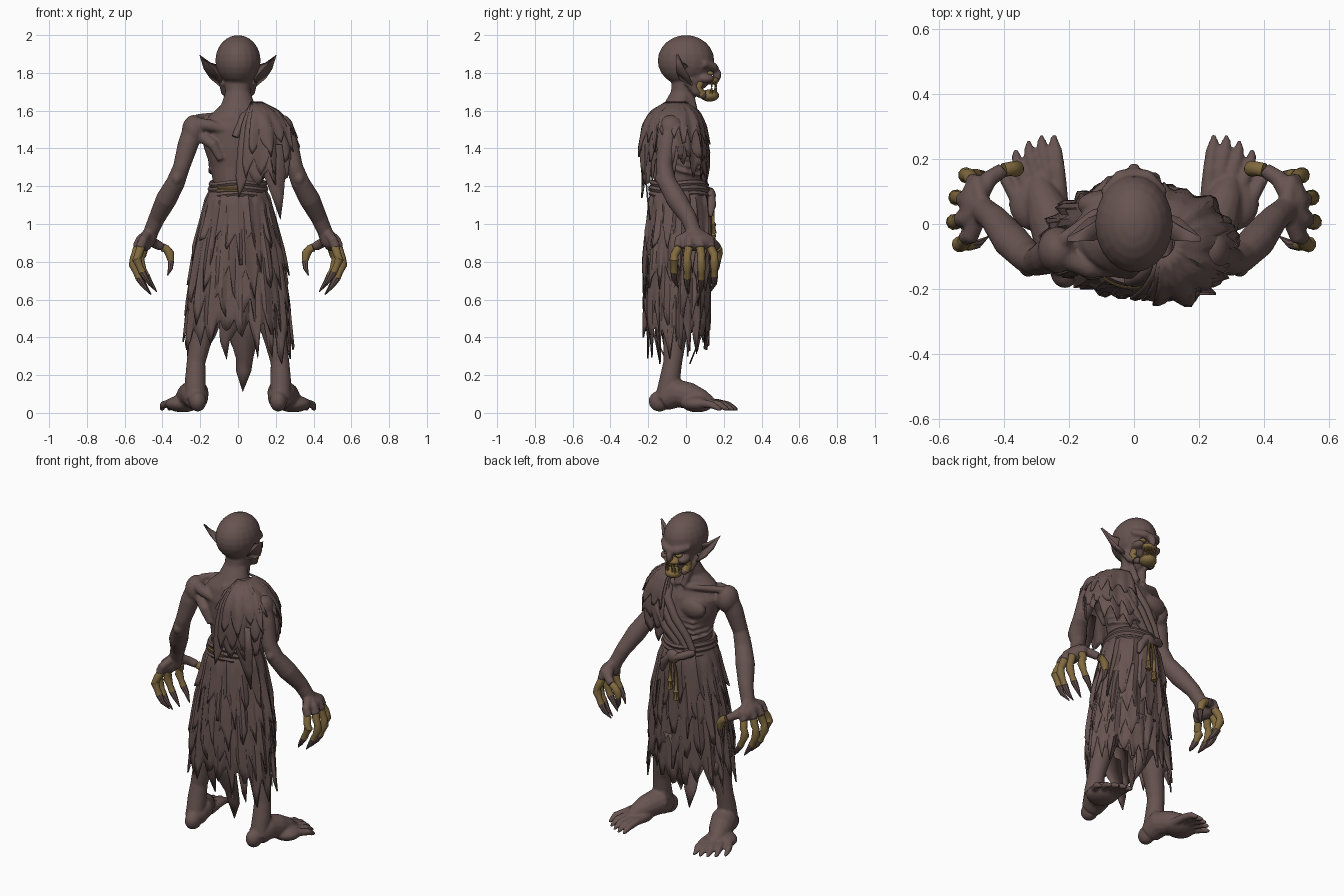
import bpy, bmesh, random
from math import sin, cos, pi, radians
from mathutils import Vector, Matrix

random.seed(4)
if "Cube" in bpy.data.objects:
    bpy.data.objects.remove(bpy.data.objects["Cube"], do_unlink=True)


def material(name, rgb):
    m = bpy.data.materials.new(name)
    m.use_nodes = True
    col = (*rgb, 1)
    m.diffuse_color = col
    m.node_tree.nodes["Principled BSDF"].inputs["Base Color"].default_value = col
    return m


BROWN = material("dusky brown", (0.135, 0.088, 0.081))
GOLD = material("dull gold", (0.22, 0.145, 0.05))


def finish(name, bm, mat, angle=40):
    bmesh.ops.recalc_face_normals(bm, faces=bm.faces[:])
    me = bpy.data.meshes.new(name)
    bm.to_mesh(me)
    bm.free()
    me.materials.append(mat)
    ob = bpy.data.objects.new(name, me)
    bpy.context.collection.objects.link(ob)
    bpy.ops.object.select_all(action='DESELECT')
    ob.select_set(True)
    bpy.context.view_layer.objects.active = ob
    bpy.ops.object.shade_smooth_by_angle(angle=radians(angle))
    return ob


def solid(ob, t):
    mod = ob.modifiers.new("thickness", 'SOLIDIFY')
    mod.thickness = t
    mod.offset = 0


def blob(bm, c, r):
    bmesh.ops.create_uvsphere(bm, u_segments=20, v_segments=12, radius=1,
                              matrix=Matrix.Translation(c) @ Matrix.Diagonal((*r, 1)))


def skin_rings(bm, rings, closed=False):
    n = len(rings[0])
    pairs = list(zip(rings, rings[1:])) + ([(rings[-1], rings[0])] if closed else [])
    for a, b in pairs:
        for i in range(n):
            bm.faces.new((a[i], a[(i + 1) % n], b[(i + 1) % n], b[i]))
    if not closed:
        bm.faces.new(rings[0])
        bm.faces.new(rings[-1])


def tube(bm, pts, s=1, n=10):
    """Round limb through (x, y, z, radius) points, mirrored by s."""
    P = [Vector((p[0] * s, p[1], p[2])) for p in pts]
    d = (P[1] - P[0]).normalized()
    side = d.orthogonal().normalized()
    rings = []
    for i, p in enumerate(P):
        t = (P[min(i + 1, len(P) - 1)] - P[max(i - 1, 0)]).normalized()
        side = d.rotation_difference(t) @ side
        d = t
        up = d.cross(side)
        rings.append([bm.verts.new(p + pts[i][3] * (side * cos(k * 2 * pi / n) + up * sin(k * 2 * pi / n)))
                      for k in range(n)])
    skin_rings(bm, rings)


KNUCKLES = [(.515, -.04), (.532, .015), (.525, .075), (.495, .13)]

# Body: torso, neck, head, limbs and feet fused into one skin
bm = bmesh.new()
TORSO = [(1.08, -.035, .14, .14), (1.2, -.035, .13, .125), (1.3, -.035, .145, .125),
         (1.4, -.035, .18, .135), (1.5, -.045, .2, .125), (1.57, -.055, .155, .1),
         (1.63, -.045, .09, .075), (1.7, -.015, .066, .065), (1.8, 0, .07, .07)]
skin_rings(bm, [[bm.verts.new((rx * cos(k * pi / 12), cy + ry * sin(k * pi / 12), z)) for k in range(24)]
                for z, cy, rx, ry in TORSO])
blob(bm, (0, 0, 1.865), (.12, .15, .135))             # cranium
blob(bm, (0, .05, 1.775), (.085, .08, .07))           # face
blob(bm, (0, .165, 1.79), (.02, .022, .036))          # nose
tube(bm, [(0, -.135, 1.6, .014), (0, -.168, 1.48, .014), (0, -.157, 1.2, .014)])   # spine
for s in (-1, 1):
    tube(bm, [(0, .15, 1.822, .024), (.04, .145, 1.832, .024), (.09, .09, 1.85, .02)], s)    # brow
    blob(bm, (s * .06, .105, 1.77), (.032, .045, .025))                          # cheek
    tube(bm, [(.08, .01, 1.76, .025), (.07, .05, 1.7, .022), (.04, .1, 1.675, .02)], s)     # jaw
    tube(bm, [(.05, -.02, 1.76, .02), (.04, .03, 1.66, .02), (.02, .05, 1.57, .02)], s)     # neck cord
    blob(bm, (s * .235, -.08, 1.495), (.062, .072, .082))                        # shoulder
    blob(bm, (s * .09, .06, 1.45), (.085, .045, .06))                            # chest
    tube(bm, [(.22, -.1, 1.53, .035), (.14, -.135, 1.52, .032), (.07, -.14, 1.5, .025)], s)  # shoulder blade
    tube(bm, [(.2, -.1, 1.47, .035), (.13, -.145, 1.42, .03), (.09, -.145, 1.34, .02)], s)
    tube(bm, [(.02, .045, 1.56, .016), (.12, .03, 1.575, .018), (.22, -.05, 1.56, .022)], s)
    for i in range(4):                                                           # ribs
        z = 1.38 - i * .035
        tube(bm, [(.03, .093, z, .008), (.1, .075, z - .015, .01), (.15, .0, z, .01), (.15, -.06, z + .02, .009)], s, 8)
    tube(bm, [(.23, -.08, 1.52, .055), (.265, -.1, 1.42, .055), (.3, -.115, 1.3, .045),
              (.33, -.1, 1.22, .05), (.38, -.05, 1.13, .056), (.43, .015, 1.03, .044),
              (.46, .04, .96, .04), (.485, .05, .9, .045)], s, 14)               # arm
    blob(bm, (s * .325, -.135, 1.24), (.028, .028, .035))                        # elbow
    blob(bm, (s * .495, .05, .905), (.042, .09, .05))                            # palm
    for x, y in KNUCKLES:
        tube(bm, [(.465, .05, .965, .024), (x - .012, y, .915, .025), (x + .004, y, .875, .026)], s)
    tube(bm, [(.48, .08, .93, .03), (.445, .14, .9, .027), (.405, .165, .878, .024)], s)    # thumb root
    tube(bm, [(.13, -.05, .85, .09), (.17, -.05, .52, .078), (.2, -.06, .38, .06),
              (.222, -.07, .27, .05), (.226, -.085, .18, .055), (.225, -.11, .07, .055)], s, 14)  # leg
    blob(bm, (s * .2, 0, .47), (.05, .05, .06))                                  # knee
    blob(bm, (s * .213, -.14, .062), (.046, .058, .055))                         # heel
    tube(bm, [(.218, -.12, .068, .06), (.23, -.05, .105, .078), (.258, .02, .09, .07),
              (.285, .09, .068, .052), (.295, .13, .05, .035)], s, 14)           # foot
    blob(bm, (s * .293, .06, .048), (.092, .085, .045))                          # ball of foot
    for i in range(5):                                                           # toes
        x, tip = .228 + i * .032, .246 + i * .039
        y = (.275, .272, .255, .23, .19)[i]
        tube(bm, [(x, .06, .05, .028), (x + .006, y - .11, .052, .023), (tip - .006, y - .05, .042, .02),
                  (tip, y - .02, .024, .014), (tip, y, .014, .007)], s)
body = finish("body", bm, BROWN)
fuse = body.modifiers.new("fuse", 'REMESH')
fuse.mode = 'VOXEL'
fuse.voxel_size = .008
fuse.use_smooth_shade = True
soft = body.modifiers.new("soften", 'SMOOTH')
soft.factor = .5
soft.iterations = 2

# Pointed ears, dished towards the face
for s, side in ((1, "left"), (-1, "right")):
    bm = bmesh.new()
    rim = [(.1, .015, 1.835), (.15, -.015, 1.85), (.205, -.047, 1.897), (.178, -.015, 1.825),
           (.145, .015, 1.775), (.09, .035, 1.73), (.085, -.03, 1.77)]
    vs = [bm.verts.new((s * x, y, z)) for x, y, z in rim]
    mid = bm.verts.new((s * .125, -.045, 1.81))
    for a, b in zip(vs, vs[1:] + vs[:1]):
        bm.faces.new((a, b, mid))
    solid(finish(side + "_ear", bm, BROWN, 60), .014)

# Eyes, bared jaws and teeth
bm = bmesh.new()
for s in (-1, 1):
    blob(bm, (s * .04, .127, 1.797), (.02, .02, .013))
finish("eyes", bm, GOLD)
bm = bmesh.new()
blob(bm, (0, .13, 1.76), (.053, .045, .022))
blob(bm, (0, .125, 1.68), (.05, .05, .032))
for s in (-1, 1):
    tube(bm, [(.052, .085, 1.685, .026), (.062, .06, 1.72, .022), (.055, .08, 1.76, .022)], s)
    for i in range(3):
        x, y = .01 + i * .015, .16 - i * i * .006
        tube(bm, [(x, y, 1.755, .008), (x, y, 1.725, .003)], s, 6)
        tube(bm, [(x + .005, y - .004, 1.69, .008), (x + .005, y, 1.724, .003)], s, 6)
finish("jaws", bm, GOLD)

# Hands: knobbly gold fingers ending in brown claws
for s, side in ((1, "left"), (-1, "right")):
    fingers, claws = bmesh.new(), bmesh.new()
    for (x, y), drop in zip(KNUCKLES, (.03, 0, -.005, .01)):
        fan = y + (y - .05) * .25
        joints = [(x, y, .875, .023), (x + .012, fan, .835, .022), (x + .02, fan, .82, .02),
                  (x + .022, fan, .785 + drop, .025), (x + .006, fan, .745 + drop, .018),
                  (x - .008, fan, .715 + drop, .02)]
        tube(fingers, joints, s)
        tube(claws, [joints[-1], (x - .032, fan, .675 + drop, .014), (x - .065, y, .632 + drop, .003)], s, 8)
    thumb = [(.4, .166, .876, .022), (.38, .17, .868, .022), (.362, .17, .845, .025), (.355, .168, .805, .017)]
    tube(fingers, thumb, s)
    tube(claws, [thumb[-1], (.358, .163, .765, .013), (.373, .15, .728, .003)], s, 8)
    finish(side + "_fingers", fingers, GOLD)
    finish(side + "_claws", claws, BROWN)


def section(prof, z):
    for a, b in zip(prof, prof[1:]):
        if z >= b[0]:
            t = min(1, max(0, (a[0] - z) / (a[0] - b[0])))
            return [p + (q - p) * t for p, q in zip(a, b)]
    return prof[-1]


def drape(name, prof, arc, n, bottom, depth, out, folds):
    """Hanging cloth with a torn lower edge, over an arc of angles in degrees."""
    bm = bmesh.new()
    cols, phase, size = [], 0, 1
    for i in range(n + 1):
        a = radians(arc[0] + (arc[1] - arc[0]) * i / n)
        phase += random.uniform(.15, .42)
        if phase > 1:
            phase, size = 0, random.uniform(.4, 1.25)
        jag = depth * size * min(phase / .6, (1 - phase) / .4) + random.uniform(0, .015)
        end = bottom(a) - jag
        col = []
        for j in range(11):
            z = prof[0][0] + (end - prof[0][0]) * j / 10
            _, cx, cy, rx, ry = section(prof, z)
            o = out * min(1, j / 3) + .008 * j / 10 * (sin(folds * a) + sin(folds * 1.7 * a + out * 90))
            col.append(bm.verts.new((cx + (rx + o) * cos(a), cy + (ry + o) * sin(a), z)))
        cols.append(col)
    for a, b in zip(cols, cols[1:]):
        for j in range(10):
            bm.faces.new((a[j], b[j], b[j + 1], a[j + 1]))
    solid(finish(name, bm, BROWN, 30), .008)


# Tattered skirt in overlapping layers
SKIRT = [(1.2, 0, -.035, .14, .14), (1.05, 0, -.035, .172, .148), (.85, 0, -.045, .222, .16),
         (.6, 0, -.05, .26, .165), (.3, 0, -.05, .287, .162)]
for k, (low, depth) in enumerate(((.48, .17), (.62, .17), (.78, .18), (.98, .2))):
    drape("skirt_layer_%d" % (k + 1), SKIRT, (k * 7, 360 + k * 7), 84 - 6 * k,
          lambda a: low + .03 * sin(3 * a + k), depth, .006 * k, 11 + k)

# Layered ragged cape over the left shoulder
CAPE = [(1.645, .085, -.055, .04, .05), (1.6, .09, -.06, .105, .11), (1.52, .09, -.065, .175, .148),
        (1.4, .09, -.065, .218, .165), (1.1, .08, -.06, .232, .17)]
for k, (low, depth) in enumerate(((1.38, .17), (1.43, .13), (1.52, .12))):
    drape("cape_layer_%d" % (k + 1), CAPE, (-114 + k * 8, 98 - k * 4), 40,
          lambda a: low - .1 * abs(sin(a)) ** 3 * (1 - k * .3), depth, .009 * k, 9)


def strip(name, pts, w):
    """Torn strip of cloth tapering to a ragged point."""
    bm = bmesh.new()
    rows = []
    for i, (x, y, z) in enumerate(pts[:-1]):
        half = w * (1 - i / len(pts)) * (1.1 if i % 2 else .85)
        rows.append([bm.verts.new((x + half * f, y, z)) for f in (-1, 0, 1)])
    for a, b in zip(rows, rows[1:]):
        for k in (0, 1):
            bm.faces.new((a[k], a[k + 1], b[k + 1], b[k]))
    tip = bm.verts.new(pts[-1])
    for k in (0, 1):
        bm.faces.new((rows[-1][k], rows[-1][k + 1], tip))
    solid(finish(name, bm, BROWN), .008)


strip("long_rear_tail", [(.03, -.2, .62), (.03, -.17, .42), (.035, -.11, .29), (.03, -.085, .22), (.025, -.07, .11)], .09)
strip("side_rear_tail", [(-.06, -.19, .6), (-.05, -.18, .45), (-.07, -.16, .38), (-.06, -.14, .28)], .06)
strip("front_tail", [(.01, .12, .65), (0, .1, .45), (.0, .06, .36), (.02, .02, .26)], .08)
strip("cape_rear_tail", [(.17, -.215, 1.42), (.19, -.215, 1.28), (.21, -.205, 1.15), (.225, -.19, 1.02)], .075)

# Rolled cloth at the neck and the sash across the chest
bm = bmesh.new()
for o in (0, .035, .07):
    tube(bm, [(-.015 + o, -.175, 1.46 - o, .018), (.03 + o, -.15, 1.56 - o * .4, .026), (.09 + o, -.09, 1.615 - o * .6, .03),
              (.1 + o, .0, 1.6 - o * .8, .028), (.07 + o, .085, 1.49 - o, .026), (.0 + o, .105, 1.38 - o, .024),
              (-.07 + o, .092, 1.28 - o * .7, .022), (-.11 + o, .085, 1.19 - o * .3, .018)])
finish("chest_sash", bm, BROWN)

# Waist wrap, knot, rope and tassels
bm = bmesh.new()
for z, grow in ((1.212, 0), (1.185, .006), (1.155, .005)):
    rings = []
    for k in range(36):
        a = k * pi / 18
        rings.append([bm.verts.new(((.14 + grow + .016 * cos(t)) * cos(a), -.035 + (.142 + grow + .016 * cos(t)) * sin(a),
                                    z + .017 * sin(t) + .006 * sin(3 * a))) for t in [i * pi / 3 for i in range(6)]])
    skin_rings(bm, rings, True)
blob(bm, (.0, .13, 1.15), (.045, .028, .04))
tube(bm, [(.02, .135, 1.15, .02), (.06, .135, 1.1, .025), (.075, .13, 1.04, .008)])
tube(bm, [(-.02, .135, 1.15, .02), (-.07, .125, 1.17, .025), (-.12, .085, 1.19, .02)])
finish("waist_wrap", bm, BROWN)
bm = bmesh.new()
for dz in (0, .014):
    tube(bm, [(.155 * cos(radians(a)), -.035 - .159 * sin(radians(a)), 1.18 + dz, .007)
              for a in range(78, 136, 8)], 1, 6)
for x, end in ((-.03, .89), (.012, .95)):
    tube(bm, [(x * .4, .145, 1.14, .007), (x, .142, 1.06, .008), (x, .143, end + .06, .009), (x, .143, end + .05, .017),
              (x, .143, end + .03, .012), (x, .143, end, .02)], 1, 8)
finish("rope_and_tassels", bm, GOLD)
